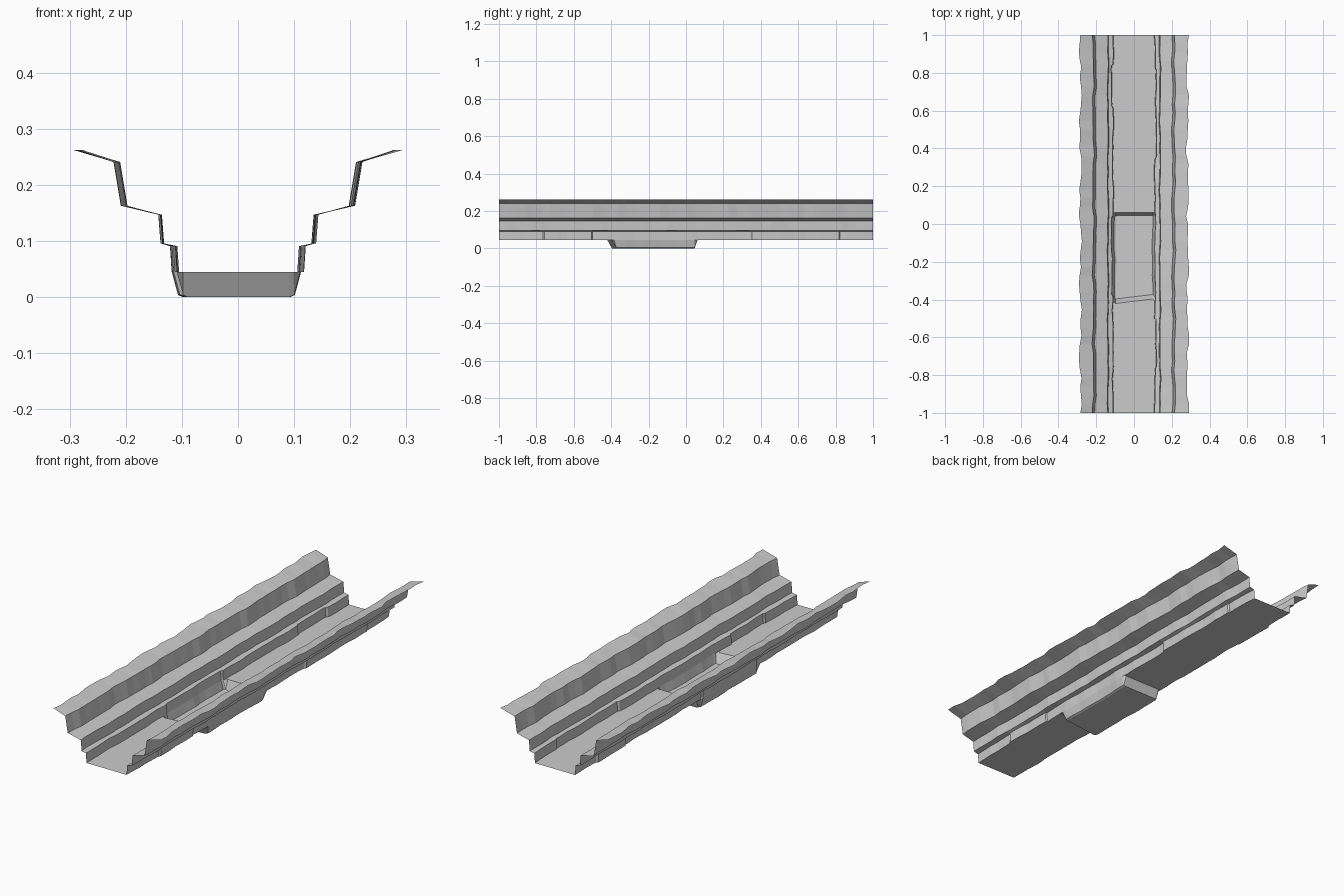
import bpy, bmesh, math

if "Cube" in bpy.data.objects:
    bpy.data.objects.remove(bpy.data.objects["Cube"])

# wall profile from foot to outer rim: (distance from centre, z, wobble size)
WALL = [(0.109, 0.045, 0.004), (0.112, 0.091, 0.004), (0.135, 0.096, 0.004),
        (0.139, 0.147, 0.004), (0.203, 0.163, 0.006), (0.216, 0.241, 0.006),
        (0.284, 0.262, 0.010)]

# stretches where the lower wall is set back: side, y start, y end
NOTCHES = [(1, 0.35, 0.82), (1, -0.76, -0.50), (-1, 0.62, 0.84), (-1, -0.38, 0.04)]

# pit outline along y: top edges and bottom edges
PIT = [-0.41, -0.385, 0.045, 0.062]


def wobble(y, layer, side):
    """Uneven rock, repeating over the 2 unit length so that pieces tile."""
    a = math.pi * y
    p = layer * 1.3 + (0.8 if side > 0 else 2.4)
    return (0.5 * math.sin(5 * a + p) + 0.35 * math.sin(11 * a + 2.1 * p)
            + 0.25 * math.sin(17 * a + 0.7 * p))


def wall_x(y, i, side):
    x, _, size = WALL[i]
    layer = (0, 0, 1, 1, 2, 2, 3)[i]
    x += size * wobble(y, layer, side)
    if i == 6 and side > 0:
        x += 0.009 * max(0, 1 - abs(y) / 0.05)
    if i < 2 and any(s == side and a < y < b for s, a, b in NOTCHES):
        x += 0.006
    return side * x


# stations along the length, doubled at notches for crisp steps
stations = {round(-1 + k / 22, 4) for k in range(45)} | set(PIT)
for _, a, b in NOTCHES:
    stations |= {a - 0.004, a + 0.004, b - 0.004, b + 0.004}
stations = sorted(stations)


def loft(name, rows):
    bm = bmesh.new()
    grid = [[bm.verts.new(p) for p in row] for row in rows]
    for r0, r1 in zip(grid, grid[1:]):
        for j in range(len(r0) - 1):
            bm.faces.new((r0[j], r0[j + 1], r1[j + 1], r1[j]))
    mesh = bpy.data.meshes.new(name)
    bm.to_mesh(mesh)
    bm.free()
    obj = bpy.data.objects.new(name, mesh)
    bpy.context.collection.objects.link(obj)
    return obj


# stepped rock walls, ordered so that faces point up and inwards
for side, name in ((-1, "left_wall"), (1, "right_wall")):
    order = range(6, -1, -1) if side < 0 else range(7)
    loft(name, [[(wall_x(y, i, side), y, WALL[i][1]) for i in order]
                for y in stations])

# channel floor with a sunken pit, whose near end runs at a slant
rows = []
for y in stations:
    deep = PIT[1] - 0.001 < y < PIT[2] + 0.001
    left, right = wall_x(y, 0, -1), wall_x(y, 0, 1)
    skew = 0.12 if -0.45 < y < -0.35 else 0
    row = [(left, y, 0.045)]
    for x, z in ((left + 0.011, 0.004), (left + 0.02, 0.0),
                 (right - 0.02, 0.0), (right - 0.011, 0.004)):
        row.append((x, y + skew * x, z if deep else 0.045))
    rows.append(row + [(right, y, 0.045)])
loft("channel_floor", rows)
